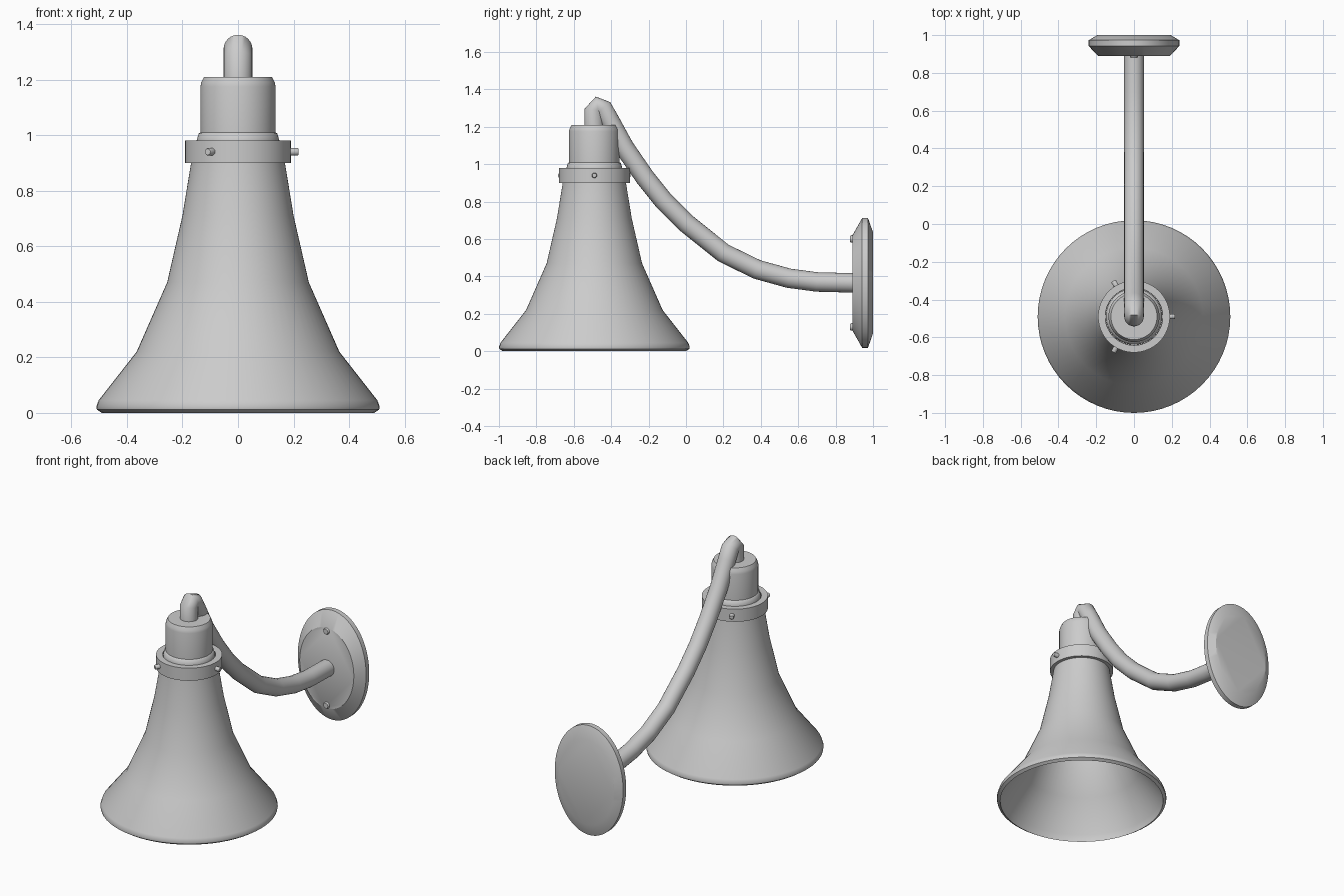
import bpy, bmesh, math
from mathutils import Vector

if "Cube" in bpy.data.objects:
    bpy.data.objects.remove(bpy.data.objects["Cube"])

CY = -0.49      # lamp axis
PZ = 0.365      # wall plate centre height


def finish(name, bm, angle=40):
    bmesh.ops.recalc_face_normals(bm, faces=bm.faces)
    me = bpy.data.meshes.new(name)
    bm.to_mesh(me)
    bm.free()
    ob = bpy.data.objects.new(name, me)
    bpy.context.collection.objects.link(ob)
    bpy.ops.object.select_all(action='DESELECT')
    ob.select_set(True)
    bpy.context.view_layer.objects.active = ob
    bpy.ops.object.shade_smooth_by_angle(angle=math.radians(angle))
    return ob


def loft(name, rings, n=64, loop=False, angle=40):
    """Bridge rings of points; cap the ends unless the rings form a loop."""
    bm = bmesh.new()
    vs = [[bm.verts.new(p) for p in r] for r in rings]
    pairs = list(zip(vs, vs[1:])) + ([(vs[-1], vs[0])] if loop else [])
    for a, b in pairs:
        for i in range(n):
            j = (i + 1) % n
            bm.faces.new((a[i], a[j], b[j], b[i]))
    if not loop:
        bm.faces.new(vs[0])
        bm.faces.new(vs[-1])
    return finish(name, bm, angle)


def circle(n):
    return [(math.cos(2 * math.pi * i / n), math.sin(2 * math.pi * i / n)) for i in range(n)]


def lathe(name, profile, loop=False, n=64):
    return loft(name, [[(r * c, CY + r * s, z) for c, s in circle(n)]
                       for r, z in profile], n, loop)


def rod(name, start, end, r, n=16):
    a, b = Vector(start), Vector(end)
    q = (b - a).to_track_quat('Z', 'Y')
    return loft(name, [[p + q @ Vector((k * c, k * s, 0)) for c, s in circle(n)]
                       for p, k in ((a, r), (a.lerp(b, 0.9), r), (b, r * 0.8))], n)


# Bell shade with a thin wall and rolled lip
outer = [(0.49, 0), (0.508, 0.012), (0.51, 0.022), (0.502, 0.045), (0.365, 0.22),
         (0.255, 0.47), (0.2, 0.71), (0.169, 0.9), (0.164, 0.96)]
inner = [(0.15, 0.96), (0.155, 0.9), (0.186, 0.71), (0.241, 0.47), (0.35, 0.225), (0.484, 0.045)]
lathe("bell_shade", outer + inner, loop=True)

# Clamp collar and its three thumb screws
lathe("shade_collar", [(0.19, 0.9), (0.19, 0.98), (0.152, 0.98), (0.152, 0.9)], loop=True)
for i in range(3):
    a = i * 2 * math.pi / 3
    d = Vector((math.cos(a), math.sin(a), 0))
    c = Vector((0, CY, 0.94))
    rod(f"collar_screw_{i + 1}", c + d * 0.17, c + d * 0.218, 0.014)

# Lamp socket
lathe("lamp_socket", [(0.149, 0.9), (0.149, 0.98), (0.142, 1.005), (0.135, 1.01),
                      (0.135, 1.175), (0.132, 1.19), (0.122, 1.21)])

# Gooseneck arm
path = [(-0.49, 1.18), (-0.49, 1.29), (-0.473, 1.31), (-0.445, 1.298), (-0.41, 1.236),
        (-0.33, 1.09), (-0.22, 0.93), (-0.12, 0.805), (0.0, 0.685), (0.2, 0.525),
        (0.38, 0.437), (0.55, 0.39), (0.7, 0.37), (0.9, PZ)]
pts = [Vector((0, y, z)) for y, z in path]
rings = []
for i, p in enumerate(pts):
    t = (pts[min(i + 1, len(pts) - 1)] - pts[max(i - 1, 0)]).normalized()
    side = t.cross(Vector((1, 0, 0)))
    rings.append([p + Vector((0.052 * c, 0, 0)) + side * 0.052 * s for c, s in circle(24)])
loft("gooseneck_arm", rings, 24, angle=60)

# Oval wall plate with bevelled edges
loft("wall_plate", [[(rx * c, y, PZ + rz * s) for c, s in circle(64)]
                    for rx, rz, y in ((0.19, 0.255, 0.89), (0.24, 0.347, 0.942),
                                      (0.24, 0.347, 0.973), (0.195, 0.27, 1.0))], angle=30)
for name, dz in (("upper", 0.235), ("lower", -0.235)):
    rod(f"plate_screw_{name}", (0, 0.93, PZ + dz), (0, 0.878, PZ + dz), 0.02)
